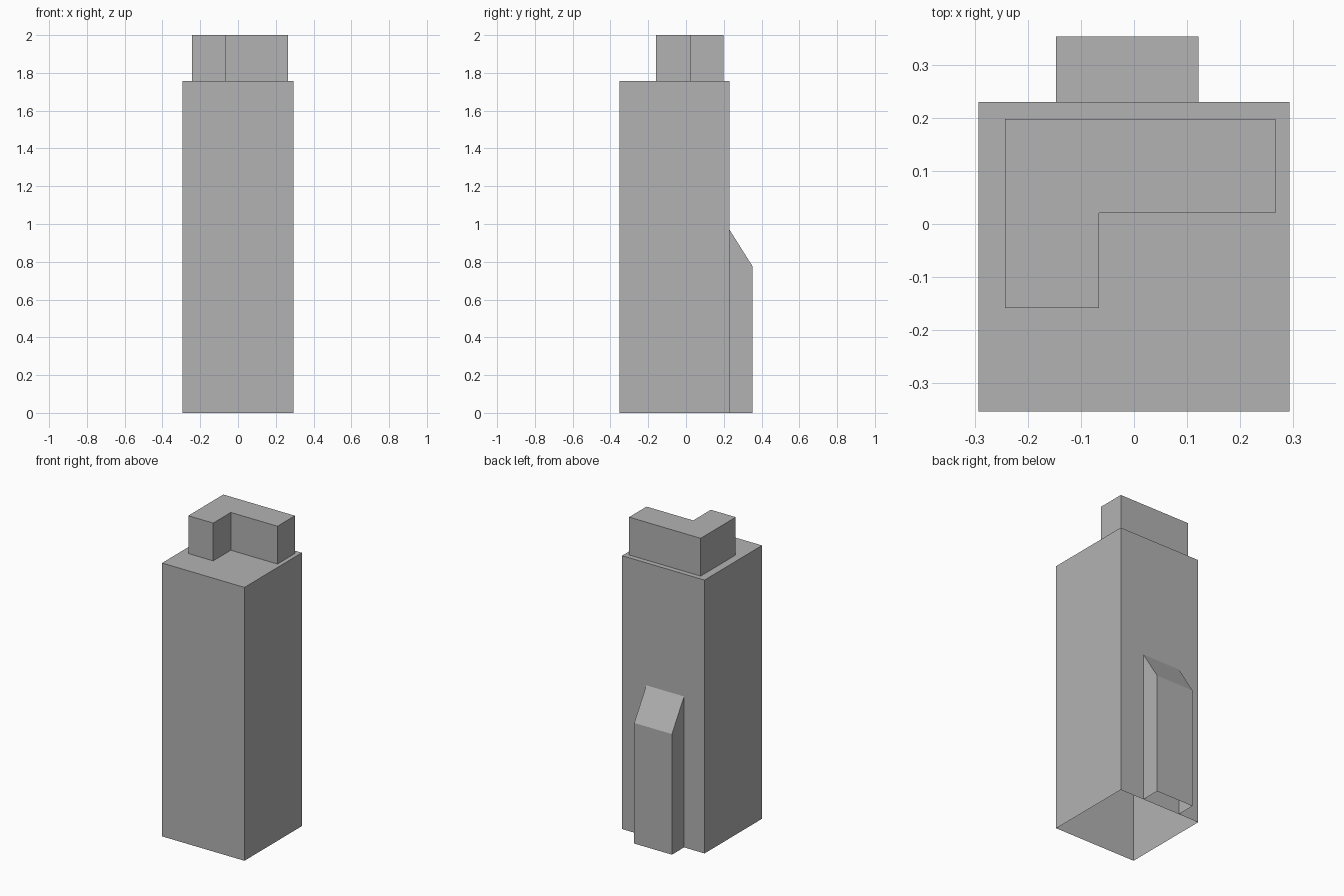
import bpy
import bmesh
from mathutils import Vector

cube = bpy.data.objects.get("Cube")
if cube:
    bpy.data.objects.remove(cube)

grey = bpy.data.materials.new("concrete grey")
grey.use_nodes = True
colour = (0.45, 0.45, 0.45, 1)
grey.diffuse_color = colour
grey.node_tree.nodes["Principled BSDF"].inputs["Base Color"].default_value = colour


def extrude_profile(name, points, offset, open_side):
    """Extrude a flat outline and remove the faces pointing to open_side."""
    bm = bmesh.new()
    face = bm.faces.new([bm.verts.new(p) for p in points])
    result = bmesh.ops.extrude_face_region(bm, geom=[face], use_keep_orig=True)
    moved = [g for g in result["geom"] if isinstance(g, bmesh.types.BMVert)]
    bmesh.ops.translate(bm, vec=offset, verts=moved)
    bmesh.ops.recalc_face_normals(bm, faces=bm.faces)
    bm.normal_update()
    hidden = [f for f in bm.faces if f.normal.dot(Vector(open_side)) > 0.99]
    bmesh.ops.delete(bm, geom=hidden, context="FACES")
    mesh = bpy.data.meshes.new(name)
    bm.to_mesh(mesh)
    bm.free()
    mesh.materials.append(grey)
    obj = bpy.data.objects.new(name, mesh)
    bpy.context.collection.objects.link(obj)
    return obj


DOWN = (0, 0, -1)
HALF, FRONT, BACK, ROOF = 0.293, -0.353, 0.23, 1.757

# Tower shaft, open underneath
extrude_profile("tower_body",
                [(-HALF, FRONT, 0), (HALF, FRONT, 0), (HALF, BACK, 0), (-HALF, BACK, 0)],
                (0, 0, ROOF), DOWN)

# L-shaped rooftop block
outline = [(-0.243, -0.158), (-0.066, -0.158), (-0.066, 0.021),
           (0.266, 0.021), (0.266, 0.198), (-0.243, 0.198)]
extrude_profile("rooftop_block", [(x, y, ROOF) for x, y in outline],
                (0, 0, 2 - ROOF), DOWN)

# Rear annex with a sloping top, open underneath
side = [(BACK, 0), (0.353, 0), (0.353, 0.775), (BACK, 0.97)]
annex = extrude_profile("rear_annex", [(-0.147, y, z) for y, z in side],
                        (0.268, 0, 0), DOWN)
# Drop the side that lies against the tower
bm = bmesh.new()
bm.from_mesh(annex.data)
bmesh.ops.delete(bm, geom=[f for f in bm.faces if f.normal.y < -0.99], context="FACES")
bm.to_mesh(annex.data)
bm.free()
